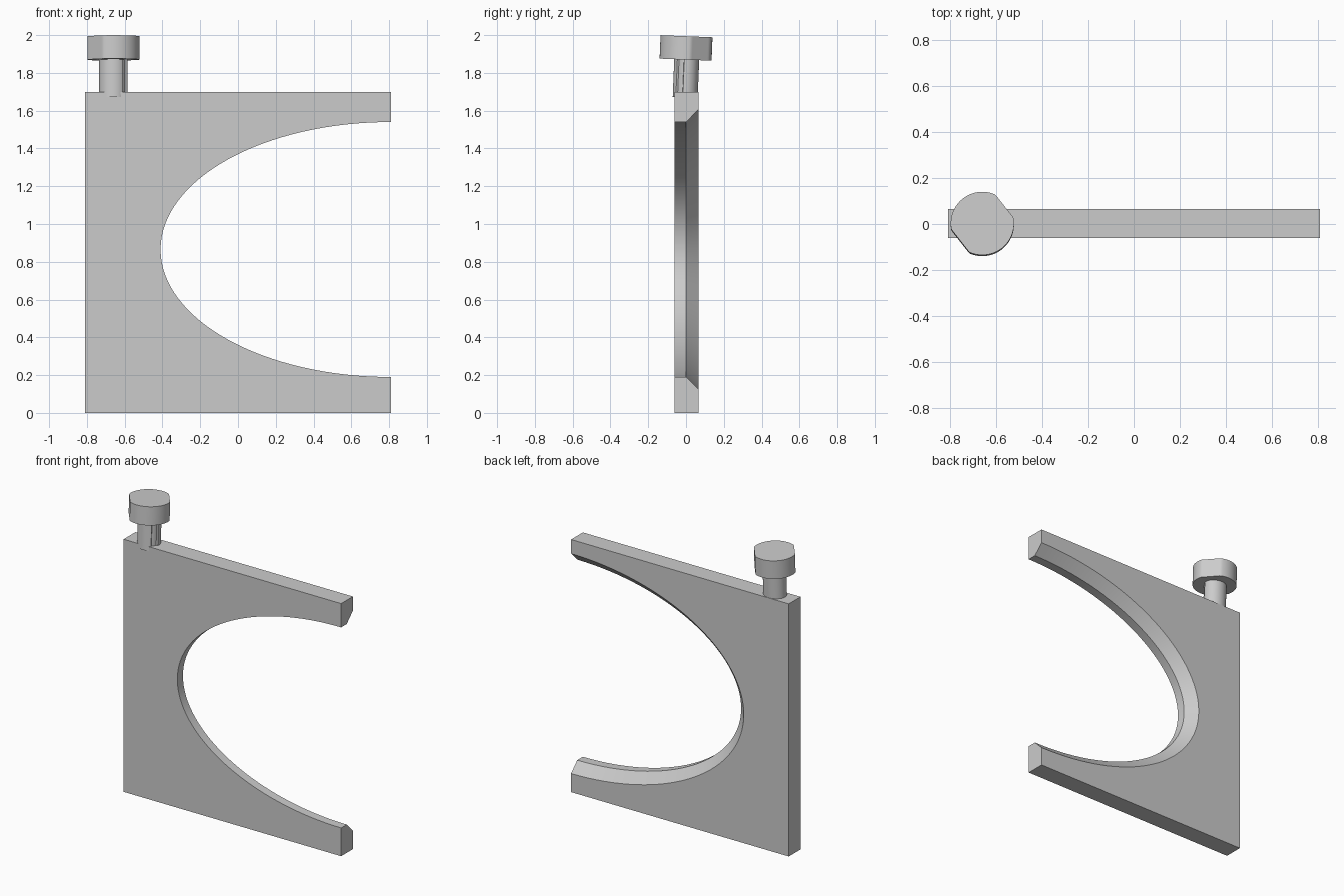
import bpy, bmesh
from math import sin, cos, pi, radians, hypot
from mathutils import Matrix

cube = bpy.data.objects.get("Cube")
if cube:
    bpy.data.objects.remove(cube, do_unlink=True)

grey = bpy.data.materials.new("plain grey")
grey.use_nodes = True
colour = (0.6, 0.6, 0.6, 1)
grey.diffuse_color = colour
grey.node_tree.nodes["Principled BSDF"].inputs["Base Color"].default_value = colour


def loft(name, sections, transform=None):
    """Solid skinned through equal-length cross-sections, with end caps."""
    bm = bmesh.new()
    rings = [[bm.verts.new(p) for p in s] for s in sections]
    n = len(rings[0])
    for a, b in zip(rings, rings[1:]):
        for i in range(n):
            j = (i + 1) % n
            bm.faces.new((a[i], a[j], b[j], b[i]))
    bm.faces.new(rings[0])
    bm.faces.new(rings[-1])
    bmesh.ops.recalc_face_normals(bm, faces=bm.faces)
    if transform:
        bm.transform(transform)
    mesh = bpy.data.meshes.new(name)
    bm.to_mesh(mesh)
    bm.free()
    mesh.materials.append(grey)
    obj = bpy.data.objects.new(name, mesh)
    bpy.context.collection.objects.link(obj)
    bpy.ops.object.select_all(action='DESELECT')
    obj.select_set(True)
    bpy.context.view_layer.objects.active = obj
    bpy.ops.object.shade_smooth_by_angle(angle=radians(25))
    return obj


# Plate with a half-elliptical opening, flared towards the back
half, height, mid = 0.81, 1.70, 0.865


def plate_section(y, flare):
    pts = [(half, y, height), (-half, y, height), (-half, y, 0), (half, y, 0)]
    steps = 64
    for i in range(steps + 1):
        t = pi * i / steps
        pts.append((half - (1.22 + flare) * sin(t), y,
                    mid - (0.675 + flare) * cos(t)))
    return pts


loft("plate", [plate_section(-0.06, 0), plate_section(0, 0),
               plate_section(0.065, 0.065)])

# Slightly leaning thumb screw
lean = Matrix.Translation((-0.66, 0, 1.93)) @ Matrix.Rotation(radians(-2.3), 4, 'X')
circle = [2 * pi * i / 96 for i in range(96)]


def head_section(z):
    # Round outline with two opposite flats
    radius, flat, turn = 0.1375, 0.122, radians(38)
    pts = []
    for t in circle:
        across = abs(cos(t - turn))
        r = min(radius, flat / across) if across > 0.1 else radius
        pts.append((r * cos(t), r * sin(t), z))
    return pts


def shaft_section(z):
    # Round outline with a shallow step on its front left side
    pts = []
    for t in circle:
        k = 0.87 if radians(312) < t < radians(345) else 1
        pts.append((0.075 * k * cos(t), 0.066 * k * sin(t) + 0.006, z))
    return pts


loft("screw_head", [head_section(-0.06), head_section(0.064)], lean)
loft("screw_shaft", [shaft_section(-0.26), shaft_section(-0.055)], lean)
